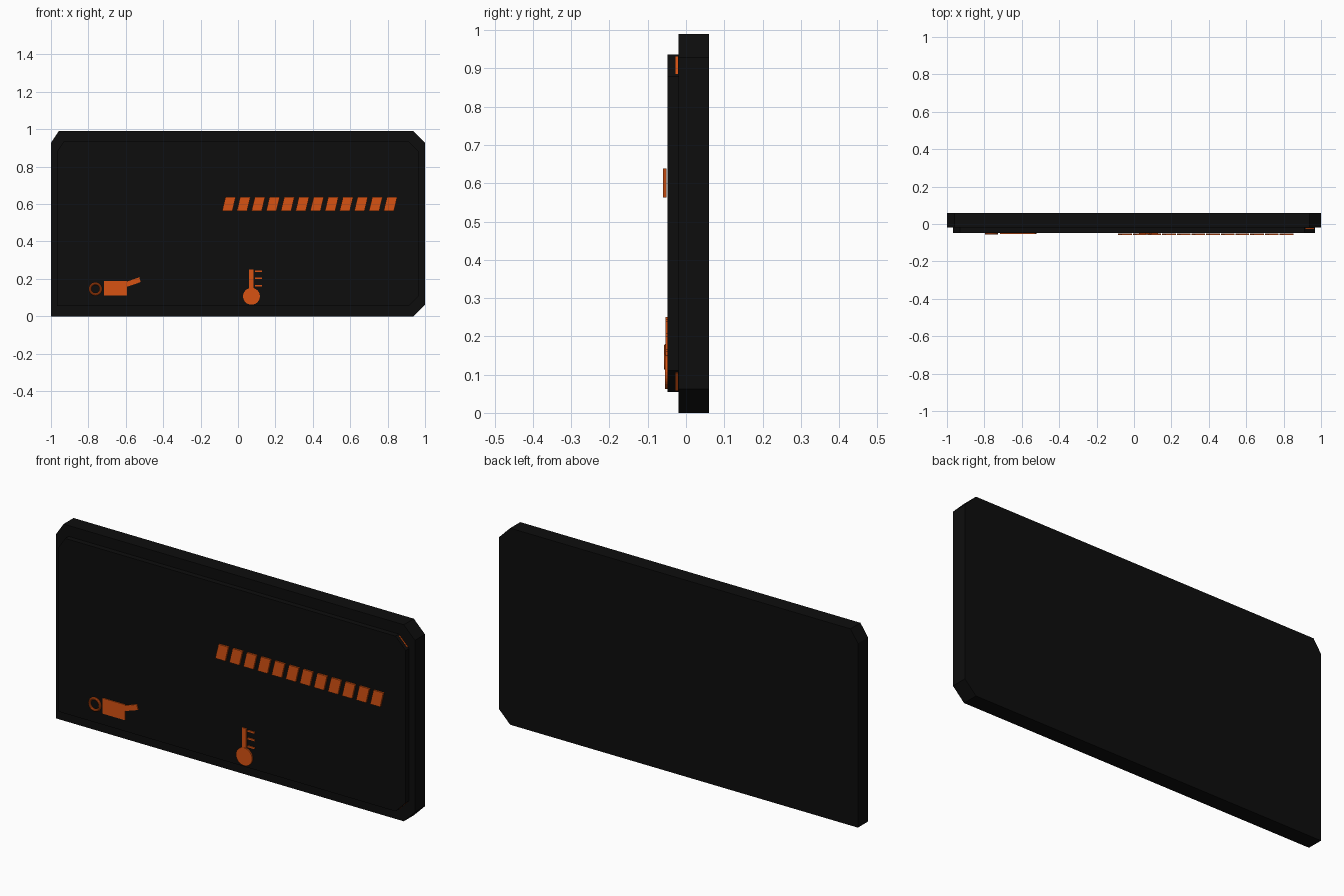
import bpy, bmesh, math

if "Cube" in bpy.data.objects:
    bpy.data.objects.remove(bpy.data.objects["Cube"])


def material(name, rgb):
    m = bpy.data.materials.new(name)
    m.diffuse_color = (*rgb, 1)
    m.use_nodes = True
    m.node_tree.nodes["Principled BSDF"].inputs["Base Color"].default_value = m.diffuse_color
    return m


BLACK = material("panel black", (0.004, 0.004, 0.004))
ORANGE = material("display orange", (0.68, 0.085, 0.006))


def plate(name, loops, y0, y1, mat):
    """Extrude one or more x-z outlines from y0 to y1."""
    bm = bmesh.new()
    for pts in loops:
        face = bm.faces.new([bm.verts.new((x, y0, z)) for x, z in pts])
        res = bmesh.ops.extrude_face_region(bm, geom=[face])
        for v in res["geom"]:
            if isinstance(v, bmesh.types.BMVert):
                v.co.y = y1
    bmesh.ops.recalc_face_normals(bm, faces=bm.faces)
    me = bpy.data.meshes.new(name)
    bm.to_mesh(me)
    bm.free()
    me.materials.append(mat)
    ob = bpy.data.objects.new(name, me)
    bpy.context.collection.objects.link(ob)
    return ob


def rect(x0, x1, z0, z1):
    return [(x0, z0), (x1, z0), (x1, z1), (x0, z1)]


def circle(cx, cz, r, n=32):
    return [(cx + r * math.cos(2 * math.pi * i / n),
             cz + r * math.sin(2 * math.pi * i / n)) for i in range(n)]


def outline(hx, hz, c=0.06):
    """Panel with three cut corners; the lower left one stays square."""
    m = 0.495
    return [(-hx, m - hz), (hx - c, m - hz), (hx, m - hz + c), (hx, m + hz - c),
            (hx - c, m + hz), (-hx + c * 0.67, m + hz), (-hx, m + hz - c)]


# Housing, front screen and the thin lit layer between them
plate("back_housing", [outline(1.0, 0.495, 0.062)], -0.02, 0.06, BLACK)
plate("front_screen", [outline(0.968, 0.441, 0.057)], -0.048, -0.0195, BLACK)
plate("lit_layer", [outline(0.962, 0.436, 0.045)], -0.028, -0.021, ORANGE)

# Row of slanted gauge segments
bars = []
for i in range(12):
    x = -0.085 + i * 0.0785
    bars.append([(x, 0.563), (x + 0.055, 0.563), (x + 0.073, 0.638), (x + 0.018, 0.638)])
plate("gauge_segments", bars, -0.06, -0.051, ORANGE)

# Oil can symbol: body, spout and ring handle
plate("oil_can_body", [rect(-0.717, -0.594, 0.112, 0.19)], -0.053, -0.047, ORANGE)
plate("oil_can_spout", [[(-0.597, 0.157), (-0.52, 0.183), (-0.528, 0.209), (-0.597, 0.184)]],
      -0.053, -0.047, ORANGE)
bpy.ops.mesh.primitive_torus_add(major_radius=0.029, minor_radius=0.0065,
                                 major_segments=32, minor_segments=10,
                                 location=(-0.762, -0.051, 0.146),
                                 rotation=(math.pi / 2, 0, 0))
ring = bpy.context.object
ring.name = "oil_can_handle"
ring.data.materials.append(ORANGE)
bpy.ops.object.shade_smooth_by_angle()

# Thermometer symbol: bulb, stem and ticks
plate("thermometer_bulb", [circle(0.072, 0.107, 0.045)], -0.055, -0.047, ORANGE)
plate("thermometer_stem", [rect(0.059, 0.083, 0.13, 0.25)], -0.053, -0.047, ORANGE)
plate("thermometer_ticks", [rect(0.091, 0.128, z - 0.004, z + 0.004)
                            for z in (0.163, 0.203, 0.241)], -0.053, -0.047, ORANGE)
